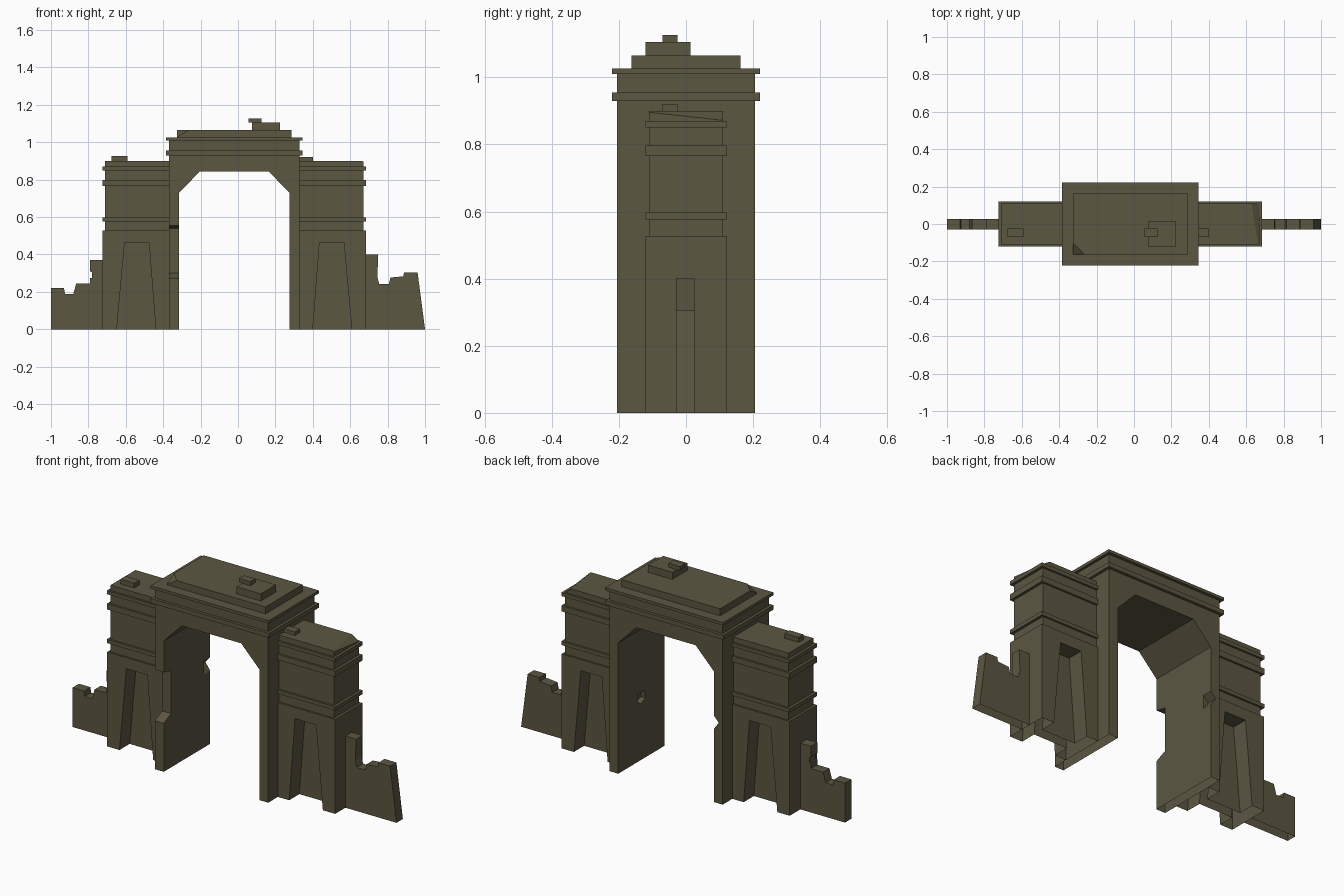
import bpy, bmesh
from mathutils import Vector

if "Cube" in bpy.data.objects:
    bpy.data.objects.remove(bpy.data.objects["Cube"])

stone = bpy.data.materials.new("weathered_olive_stone")
stone.diffuse_color = (0.105, 0.095, 0.053, 1)
stone.use_nodes = True
stone.node_tree.nodes["Principled BSDF"].inputs["Base Color"].default_value = stone.diffuse_color
CX = -0.02  # symmetry line of gate and towers


def finish(bm, name):
    bmesh.ops.recalc_face_normals(bm, faces=bm.faces)
    me = bpy.data.meshes.new(name)
    bm.to_mesh(me)
    bm.free()
    me.materials.append(stone)
    ob = bpy.data.objects.new(name, me)
    bpy.context.collection.objects.link(ob)
    return ob


def prism(name, pts, a, b, axis="y"):
    """Extrude a 2D profile (x,z along y, or y,z along x) from a to b."""
    bm = bmesh.new()
    place = (lambda p: (p[0], a, p[1])) if axis == "y" else (lambda p: (a, p[0], p[1]))
    face = bm.faces.new([bm.verts.new(place(p)) for p in pts])
    ext = bmesh.ops.extrude_face_region(bm, geom=[face])
    move = Vector((0, b - a, 0)) if axis == "y" else Vector((b - a, 0, 0))
    bmesh.ops.translate(bm, vec=move, verts=[v for v in ext["geom"] if isinstance(v, bmesh.types.BMVert)])
    return finish(bm, name)


def box(name, x0, x1, y0, y1, z0, z1):
    x0, x1 = min(x0, x1), max(x0, x1)
    return prism(name, [(x0, z0), (x1, z0), (x1, z1), (x0, z1)], y0, y1)


def carve(ob, cutters):
    for c in cutters:
        c.hide_render = True
        m = ob.modifiers.new("cut", "BOOLEAN")
        m.operation, m.solver, m.object = "DIFFERENCE", "EXACT", c
    bpy.context.view_layer.update()
    dg = bpy.context.evaluated_depsgraph_get()
    me = bpy.data.meshes.new_from_object(ob.evaluated_get(dg))
    ob.modifiers.clear()
    ob.data = me
    for c in cutters:
        bpy.data.objects.remove(c)


def open_bottom(ob):
    bm = bmesh.new()
    bm.from_mesh(ob.data)
    low = [f for f in bm.faces if all(abs(v.co.z) < 1e-4 for v in f.verts)]
    bmesh.ops.delete(bm, geom=low, context="FACES")
    bm.to_mesh(ob.data)
    bm.free()


def chip(ob, p, q, r):
    """Slice off the outer/top corner above the plane through three points."""
    p, q, r = Vector(p), Vector(q), Vector(r)
    n = (q - p).cross(r - p).normalized()
    if n.z < 0:
        n = -n
    bm = bmesh.new()
    bm.from_mesh(ob.data)
    bmesh.ops.bisect_plane(bm, geom=bm.verts[:] + bm.edges[:] + bm.faces[:],
                           plane_co=p, plane_no=n, clear_outer=True)
    bmesh.ops.holes_fill(bm, edges=[e for e in bm.edges if e.is_boundary])
    bmesh.ops.recalc_face_normals(bm, faces=bm.faces)
    bm.to_mesh(ob.data)
    bm.free()


# Central gate: piers, chamfered opening and lintel
right = [(0.35, 0), (0.35, 1.02), (-0.35, 1.02), (-0.35, 0), (-0.295, 0), (-0.295, 0.73),
         (-0.183, 0.845), (0.183, 0.845), (0.295, 0.73), (0.295, 0)]
gate = prism("gate_arch", [(CX + x, z) for x, z in right], -0.205, 0.205)
notch = prism("notch_cutter", [(-0.25, 0.25), (-0.14, 0.30), (-0.14, 0.54), (-0.25, 0.565)],
              -0.40, -0.29, "x")
edge_chip = prism("edge_cutter", [(-0.29, 0.37), (-0.29, 0.51), (-0.345, 0.45)], 0.15, 0.25)
hole = prism("hole_cutter", [(-0.035, 0.33), (0.01, 0.315), (0.035, 0.34), (0.03, 0.38), (-0.03, 0.375)],
             0.25, 0.305, "x")
carve(gate, [notch, edge_chip, hole])
open_bottom(gate)

# Gate cornices and roof blocks
for name, z0, z1 in (("lower_cornice", 0.93, 0.955), ("upper_cornice", 1.01, 1.026)):
    box(name, CX - 0.365, CX + 0.365, -0.221, 0.221, z0, z1)
slab = box("roof_slab", -0.325, 0.285, -0.163, 0.163, 1.026, 1.065)
chip(slab, (-0.325, -0.10, 1.065), (-0.265, -0.163, 1.065), (-0.325, -0.163, 1.028))
box("roof_block", 0.075, 0.225, -0.12, 0.014, 1.065, 1.105)
box("roof_small_block", 0.055, 0.125, -0.07, -0.025, 1.105, 1.127)

# Side towers, mirrored about the gate
for s, side in ((1, "right"), (-1, "left")):
    X = lambda d: CX + s * d
    base = box(side + "_tower_base", X(0.35), X(0.704), -0.12, 0.12, 0, 0.527)
    niche = [(X(0.415), -0.1), (X(0.42), 0), (X(0.456), 0.465), (X(0.586), 0.465),
             (X(0.628), 0), (X(0.637), -0.1)]
    carve(base, [prism("niche_cutter", niche, -0.2, -0.03),
                 prism("niche_cutter", niche, 0.03, 0.2)])
    open_bottom(base)
    shaft = box(side + "_tower_shaft", X(0.35), X(0.69), -0.11, 0.11, 0.527, 0.90)
    if s == 1:
        chip(shaft, (0.628, 0.11, 0.90), (0.664, -0.11, 0.90), (0.67, 0.11, 0.872))
    for i, (z0, z1) in enumerate(((0.577, 0.598), (0.765, 0.797), (0.85, 0.87))):
        box(f"{side}_tower_band_{i + 1}", X(0.35), X(0.705), -0.121, 0.121, z0, z1)
box("left_tower_block", -0.677, -0.592, -0.07, -0.025, 0.90, 0.927)
box("right_tower_block", 0.33, 0.40, -0.07, -0.025, 0.90, 0.92)

# Ruined wing walls
open_bottom(prism("right_wall", [(0.684, 0), (1.0, 0), (0.96, 0.305), (0.887, 0.305), (0.885, 0.283),
                                 (0.815, 0.277), (0.807, 0.243), (0.755, 0.243), (0.745, 0.28),
                                 (0.75, 0.40), (0.684, 0.40)], -0.03, 0.026))
open_bottom(prism("left_wall", [(-0.724, 0), (-0.724, 0.37), (-0.79, 0.37), (-0.79, 0.31), (-0.78, 0.305),
                                (-0.78, 0.275), (-0.79, 0.275), (-0.79, 0.245), (-0.865, 0.245),
                                (-0.88, 0.19), (-0.925, 0.19), (-0.93, 0.22), (-1.0, 0.22), (-1.0, 0)],
                  -0.03, 0.026))
